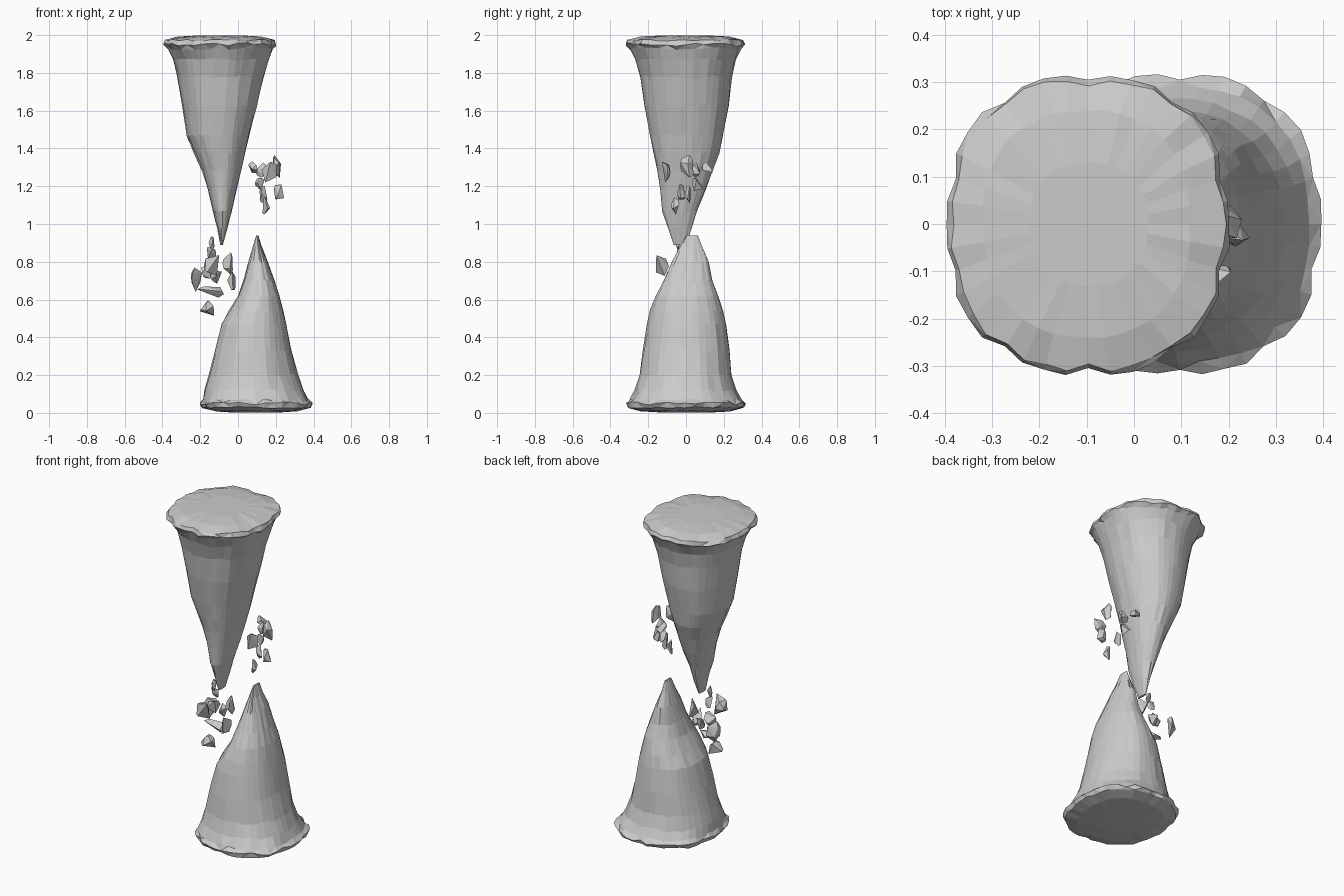
import bpy, bmesh, math, random
from mathutils import Vector

random.seed(7)
SEGS = 40


def finish(bm, name):
    bmesh.ops.recalc_face_normals(bm, faces=bm.faces)
    me = bpy.data.meshes.new(name)
    bm.to_mesh(me)
    bm.free()
    ob = bpy.data.objects.new(name, me)
    bpy.context.collection.objects.link(ob)
    return ob


def ring(bm, power, z, x0, x1, y0, y1, rough=0.0, tooth=0.0, wave=0.0):
    """Superellipse loop between the given limits, with rocky jitter."""
    cx, cy, rx, ry = (x0 + x1) / 2, (y0 + y1) / 2, (x1 - x0) / 2, (y1 - y0) / 2
    verts = []
    for i in range(SEGS):
        a = 2 * math.pi * i / SEGS
        c, s = math.cos(a), math.sin(a)
        k = (abs(c) ** power + abs(s) ** power) ** (-1 / power)
        k *= 1 + random.uniform(-rough, rough)
        if i % 4 == 2:
            k *= 1 - tooth
        dz = random.uniform(-wave, wave)
        verts.append(bm.verts.new((cx + rx * k * c, cy + ry * k * s, z + dz)))
    return verts


def spike(name, sections, cap):
    """Rock spike lofted from its cap out to a thin ridge-like tip."""
    bm = bmesh.new()
    rings = [ring(bm, 2.35, *s) for s in cap]
    rings += [ring(bm, 2.15, *s, 0.012, 0, 0.008) for s in sections[:-1]]
    rings.append(ring(bm, 2.15, *sections[-1]))
    for n, (a, b) in enumerate(zip(rings, rings[1:])):
        for i in range(SEGS):
            j = (i + 1) % SEGS
            if n in (2, 3):     # faceted triangular teeth along the rim
                if (i + n) % 2:
                    bm.faces.new((a[i], a[j], b[j]))
                    bm.faces.new((a[i], b[j], b[i]))
                else:
                    bm.faces.new((a[i], a[j], b[i]))
                    bm.faces.new((a[j], b[j], b[i]))
            else:
                bm.faces.new((a[i], a[j], b[j], b[i]))
    bm.faces.new(rings[0])
    bm.faces.new(rings[-1])
    return finish(bm, name)


# Hanging spike: flat crown, toothed rim, tapering body
spike("upper_spike", [
    (1.87, -.343, .165, -.270, .265), (1.78, -.322, .134, -.243, .242),
    (1.63, -.297, .100, -.221, .225), (1.47, -.272, .060, -.191, .196),
    (1.38, -.233, .040, -.173, .177), (1.28, -.190, .016, -.150, .140),
    (1.18, -.160, -.008, -.135, .105), (1.07, -.132, -.034, -.125, .058),
    (.98, -.110, -.055, -.095, .030), (.89, -.094, -.080, -.065, .000)],
    [(1.998, -.22, .03, -.13, .13),
     (1.99, -.32, .12, -.24, .24, .01, 0, .003),
     (1.972, -.384, .192, -.308, .305, .015, .03, .006),
     (1.950, -.396, .202, -.319, .316, .01, .04, .008),
     (1.928, -.370, .184, -.294, .291, .01, 0, .008)])

# Standing spike, tip leaning to the back
spike("lower_spike", [
    (.12, -.178, .350, -.268, .265), (.20, -.156, .316, -.244, .241),
    (.33, -.123, .283, -.229, .229), (.47, -.087, .256, -.206, .211),
    (.54, -.045, .240, -.188, .196), (.62, .000, .220, -.160, .172),
    (.70, .030, .192, -.118, .140), (.80, .056, .155, -.072, .120),
    (.88, .080, .124, -.030, .085), (.94, .097, .108, .000, .062)],
    [(.002, -.03, .22, -.13, .13),
     (.010, -.12, .32, -.24, .24, .01, 0, .003),
     (.028, -.192, .384, -.308, .305, .015, .03, .006),
     (.050, -.202, .396, -.318, .319, .01, .04, .008),
     (.072, -.184, .370, -.294, .291, .01, 0, .008)])


# Loose angular rock chips
def chip(name, centre, size):
    pts = [Vector([random.gauss(0, 1) for _ in range(3)]).normalized() for _ in range(10)]
    lo = [min(p[k] for p in pts) for k in range(3)]
    hi = [max(p[k] for p in pts) for k in range(3)]
    bm = bmesh.new()
    for p in pts:
        bm.verts.new([centre[k] + size[k] * ((p[k] - lo[k]) / (hi[k] - lo[k]) - .5)
                      for k in range(3)])
    bmesh.ops.convex_hull(bm, input=bm.verts)
    loose = [v for v in bm.verts if not v.link_faces]
    bmesh.ops.delete(bm, geom=loose, context='VERTS')
    finish(bm, name)


upper_chips = [
    ((.08, .11, 1.30), (.05, .06, .06)), ((.165, -.105, 1.275), (.08, .045, .11)),
    ((.205, .005, 1.305), (.045, .07, .12)), ((.125, .055, 1.285), (.06, .04, .08)),
    ((.115, .06, 1.21), (.05, .06, .07)), ((.135, .01, 1.155), (.04, .03, .09)),
    ((.15, -.058, 1.095), (.04, .04, .09)), ((.217, -.025, 1.17), (.055, .045, .08))]
lower_chips = [
    ((-.14, -.04, .90), (.03, .04, .07)), ((-.14, -.03, .845), (.05, .04, .07)),
    ((-.14, -.125, .78), (.08, .07, .11)), ((-.055, .0, .79), (.055, .06, .12)),
    ((-.22, .05, .705), (.06, .08, .13)), ((-.165, .0, .75), (.06, .05, .08)),
    ((-.115, .02, .72), (.06, .05, .07)), ((-.035, -.07, .70), (.045, .08, .10)),
    ((-.145, -.02, .64), (.14, .08, .06)), ((-.165, -.07, .555), (.075, .07, .08))]
for label, chips in (("upper_chip", upper_chips), ("lower_chip", lower_chips)):
    for n, (c, s) in enumerate(chips, 1):
        chip(f"{label}_{n}", c, s)
